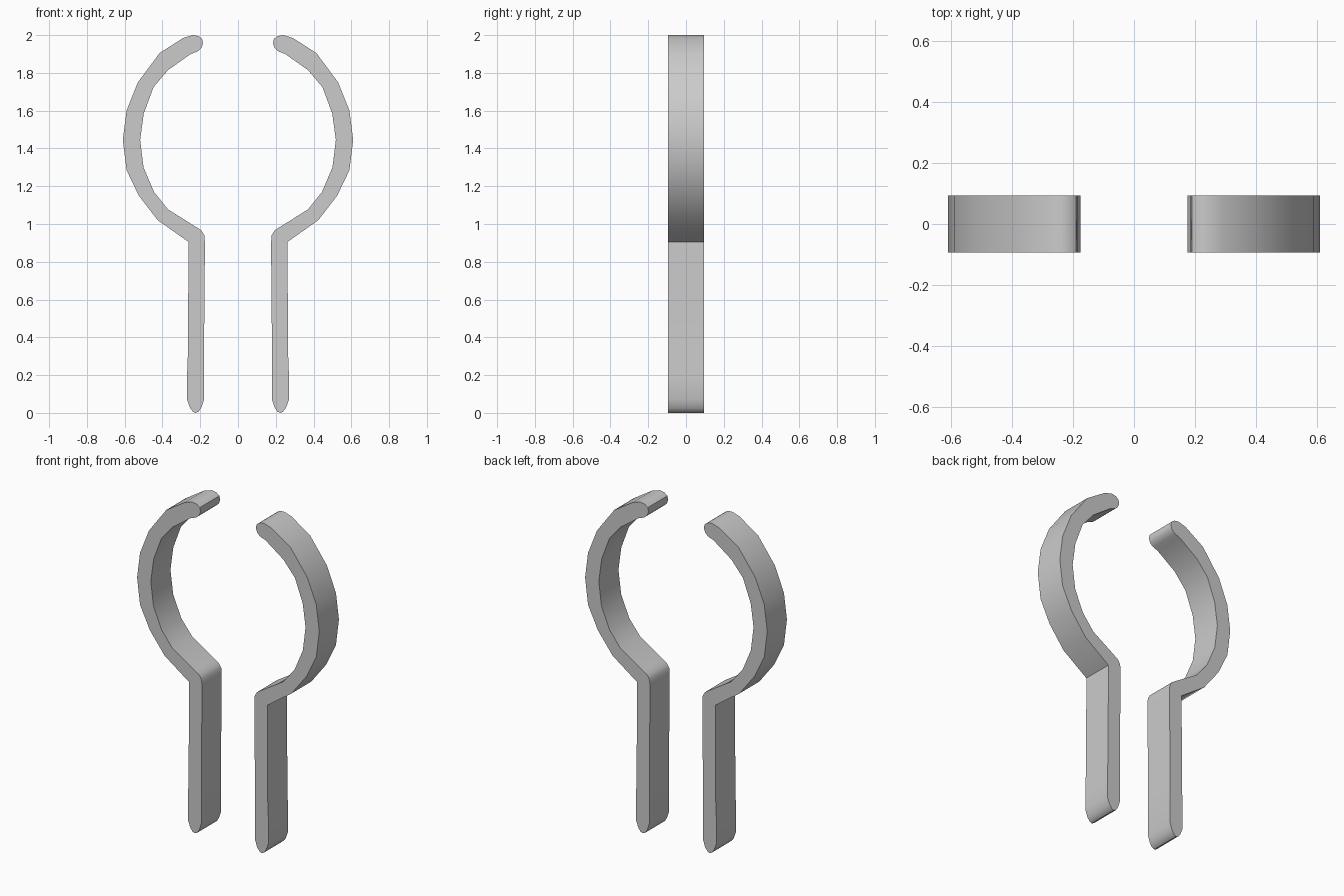
import bpy, bmesh, math

if "Cube" in bpy.data.objects:
    bpy.data.objects.remove(bpy.data.objects["Cube"])

HALF_DEPTH = 0.094

# Side profile (x, z) of one prong: outer bow, leg, pointed foot, inner bow, rounded tip
outer_bow = [(0.24, 2.0), (0.29, 1.985), (0.415, 1.905), (0.53, 1.75), (0.59, 1.60),
             (0.61, 1.445), (0.59, 1.285), (0.525, 1.15), (0.425, 1.02), (0.262, 0.905)]
leg_foot = [(0.265, 0.32), (0.27, 0.19), (0.27, 0.07), (0.253, 0.025), (0.237, 0.005),
            (0.223, 0.0), (0.208, 0.007), (0.193, 0.03), (0.18, 0.07), (0.18, 0.32)]
inner_bow = [(0.175, 0.90), (0.178, 0.94), (0.193, 0.965), (0.22, 0.983), (0.37, 1.077),
             (0.445, 1.17), (0.50, 1.30), (0.518, 1.445), (0.499, 1.585), (0.447, 1.725),
             (0.37, 1.815), (0.25, 1.90)]
tip = [(0.215, 1.913), (0.195, 1.93), (0.185, 1.955), (0.19, 1.98), (0.21, 1.995)]


def make_prong(name, side):
    bm = bmesh.new()
    ring = [bm.verts.new((side * x, -HALF_DEPTH, z))
            for x, z in outer_bow + leg_foot + inner_bow + tip]
    face = bm.faces.new(ring)
    ext = bmesh.ops.extrude_face_region(bm, geom=[face], use_keep_orig=True)
    moved = [g for g in ext["geom"] if isinstance(g, bmesh.types.BMVert)]
    bmesh.ops.translate(bm, verts=moved, vec=(0, 2 * HALF_DEPTH, 0))
    bmesh.ops.recalc_face_normals(bm, faces=bm.faces)
    mesh = bpy.data.meshes.new(name)
    bm.to_mesh(mesh)
    bm.free()
    obj = bpy.data.objects.new(name, mesh)
    bpy.context.collection.objects.link(obj)
    bpy.ops.object.select_all(action='DESELECT')
    obj.select_set(True)
    bpy.context.view_layer.objects.active = obj
    bpy.ops.object.shade_smooth_by_angle(angle=math.radians(35))


# Mirrored pair of prongs
make_prong("right_prong", 1)
make_prong("left_prong", -1)
